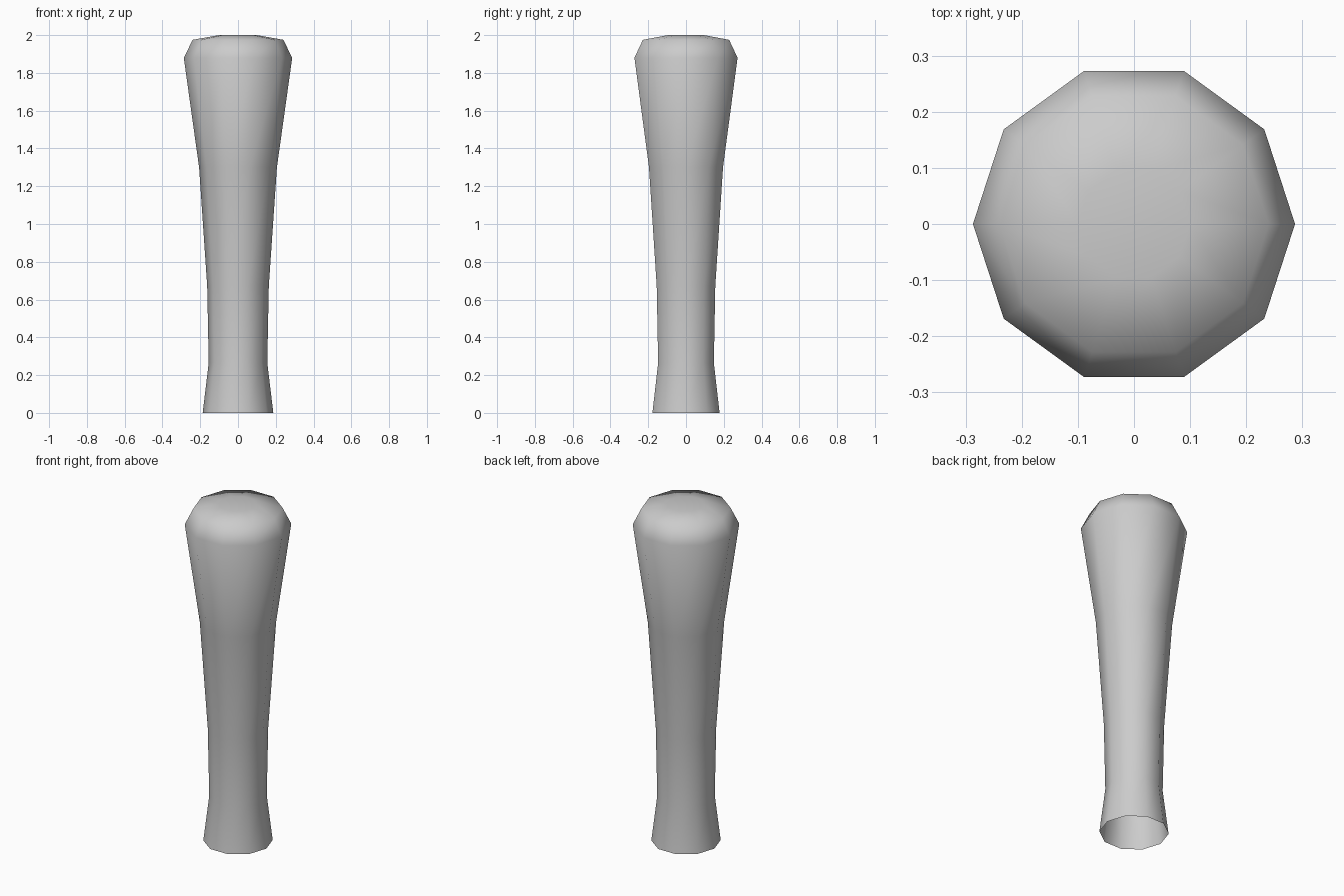
import bpy, bmesh
from math import cos, sin, tau

if "Cube" in bpy.data.objects:
    bpy.data.objects.remove(bpy.data.objects["Cube"])

SIDES = 10
# (radius, height) from the open foot up to the domed cap
PROFILE = [(0.187, 0), (0.155, 0.265), (0.163, 0.67), (0.206, 1.3),
           (0.287, 1.88), (0.24, 1.975), (0.1, 2.0)]

bm = bmesh.new()

# Ten-sided rings
rings = [[bm.verts.new((r * cos(tau * i / SIDES), r * sin(tau * i / SIDES), z))
          for i in range(SIDES)] for r, z in PROFILE]

# Walls between the rings
for low, high in zip(rings, rings[1:]):
    for i in range(SIDES):
        j = (i + 1) % SIDES
        bm.faces.new((low[i], low[j], high[j], high[i]))

# Closed top; the foot stays open
bm.faces.new(rings[-1])

for face in bm.faces:
    face.smooth = True

mesh = bpy.data.meshes.new("handle")
bm.to_mesh(mesh)
bm.free()
handle = bpy.data.objects.new("handle", mesh)
bpy.context.collection.objects.link(handle)
